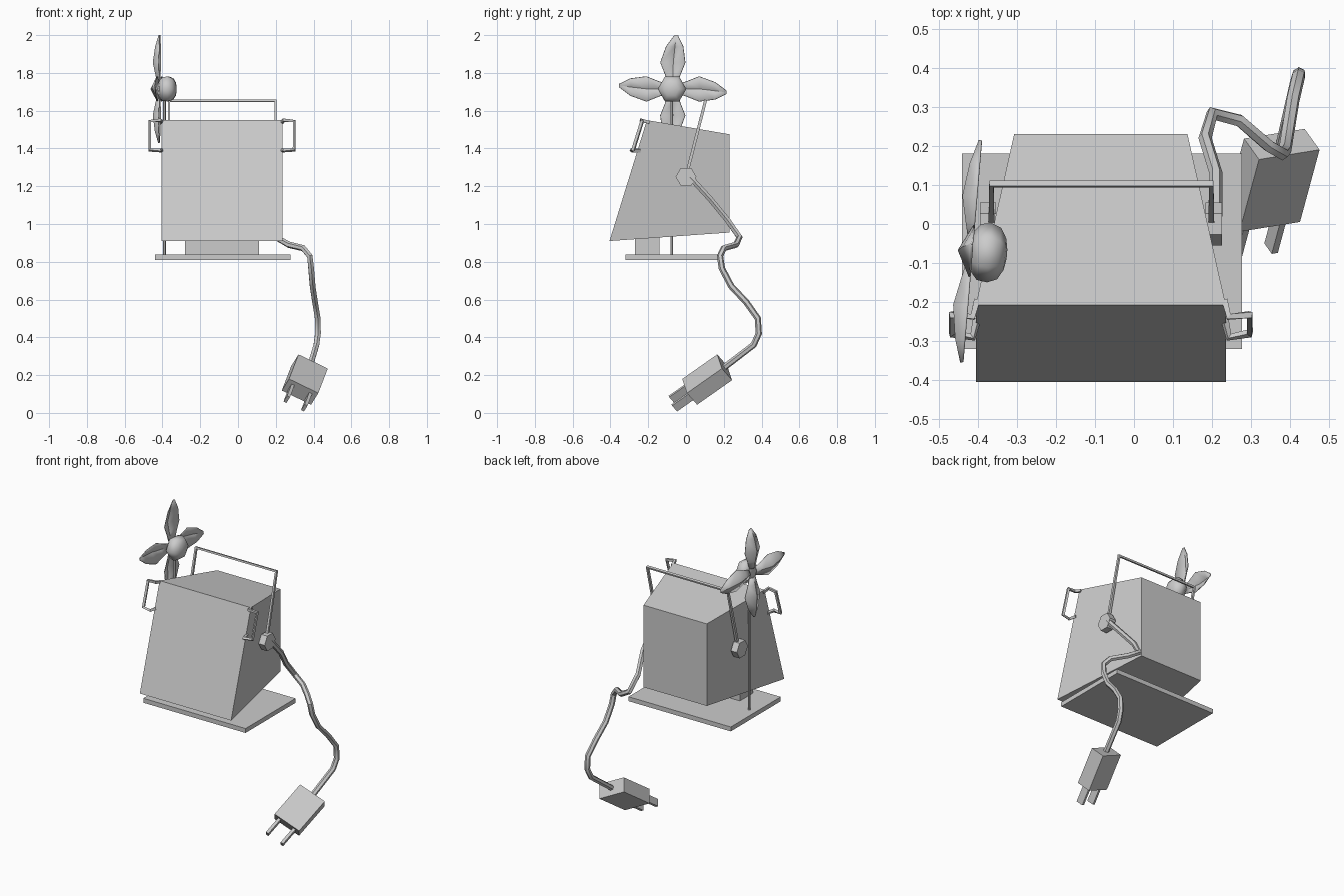
import bpy, bmesh, math
from mathutils import Vector, Matrix

old = bpy.data.objects.get("Cube")
if old:
    bpy.data.objects.remove(old, do_unlink=True)

grey = bpy.data.materials.new("plain grey")
grey.use_nodes = True
grey.diffuse_color = (0.6, 0.6, 0.6, 1)
grey.node_tree.nodes["Principled BSDF"].inputs["Base Color"].default_value = (0.6, 0.6, 0.6, 1)

CENTRE_X = -0.085  # mirror plane of the body


def add_object(name, mesh, smooth_angle=None):
    mesh.materials.clear()
    mesh.materials.append(grey)
    ob = bpy.data.objects.new(name, mesh)
    bpy.context.collection.objects.link(ob)
    if smooth_angle:
        bpy.ops.object.select_all(action='DESELECT')
        ob.select_set(True)
        bpy.context.view_layer.objects.active = ob
        bpy.ops.object.shade_smooth_by_angle(angle=math.radians(smooth_angle))
    return ob


def loft(name, rings, smooth_angle=None):
    """Skin closed rings of points and cap both ends."""
    bm = bmesh.new()
    vs = [[bm.verts.new(p) for p in ring] for ring in rings]
    n = len(vs[0])
    for a, b in zip(vs, vs[1:]):
        for i in range(n):
            j = (i + 1) % n
            bm.faces.new((a[i], a[j], b[j], b[i]))
    bm.faces.new(vs[0])
    bm.faces.new(vs[-1])
    bmesh.ops.recalc_face_normals(bm, faces=bm.faces)
    mesh = bpy.data.meshes.new(name)
    bm.to_mesh(mesh)
    bm.free()
    return add_object(name, mesh, smooth_angle)


def box(name, lo, hi):
    (x0, y0, z0), (x1, y1, z1) = lo, hi
    return loft(name, [[(x0, y0, z), (x1, y0, z), (x1, y1, z), (x0, y1, z)] for z in (z0, z1)])


def oriented_box(name, centre, axes):
    u, v, w = [a / 2 for a in axes]
    return loft(name, [[centre + s * w - u - v, centre + s * w + u - v,
                        centre + s * w + u + v, centre + s * w - u + v] for s in (-1, 1)])


def tube(name, path, radius, sides=6, tilt=0.0, smooth_angle=None):
    """Sweep a regular section along a polyline."""
    curve = bpy.data.curves.new(name, 'CURVE')
    curve.dimensions = '3D'
    curve.bevel_depth = radius
    curve.bevel_resolution = (sides - 4) // 2
    curve.use_fill_caps = True
    spline = curve.splines.new('POLY')
    spline.points.add(len(path) - 1)
    for pt, co in zip(spline.points, path):
        pt.co = (*co, 1)
        pt.tilt = tilt
    spline.use_smooth = False
    temp = bpy.data.objects.new(name + " path", curve)
    bpy.context.collection.objects.link(temp)
    dg = bpy.context.evaluated_depsgraph_get()
    mesh = bpy.data.meshes.new_from_object(temp.evaluated_get(dg))
    bpy.data.objects.remove(temp, do_unlink=True)
    mesh.name = name
    return add_object(name, mesh, smooth_angle)


def square_bar(name, path):
    return tube(name, path, 0.011, sides=4, tilt=math.pi / 4)


def mirrored(path):
    return [(2 * CENTRE_X - x, y, z) for x, y, z in path]


# Base plate and pedestal
box("base_plate", (-0.44, -0.32, 0.81), (0.277, 0.18, 0.838))
box("pedestal", (-0.28, -0.27, 0.83), (0.11, -0.14, 0.93))

# Wedge body, narrower towards the back
profile = [(-0.405, 0.91, 0.32), (-0.207, 1.55, 0.32), (0.23, 1.475, 0.222), (0.23, 0.955, 0.222)]
loft("body", [[(CENTRE_X + s * h, y, z) for y, z, h in profile] for s in (-1, 1)])

# Carrying handle with hexagonal pivots
square_bar("carrying_handle", [(0.198, 0, 1.25), (0.198, 0.103, 1.652),
                               (-0.365, 0.103, 1.652), (-0.365, 0, 1.25)])
hexagon = [(math.cos(i * math.pi / 3), math.sin(i * math.pi / 3)) for i in range(6)]
for side, x0, x1 in (("left", 0.183, 0.225), ("right", -0.395, -0.353)):
    loft(side + "_pivot_knob", [[(x, 0.055 * c, 1.25 + 0.055 * s) for c, s in hexagon] for x in (x0, x1)])

# Side grips
grip = [(0.232, -0.195, 1.538), (0.243, -0.238, 1.55), (0.297, -0.232, 1.545),
        (0.297, -0.28, 1.392), (0.243, -0.29, 1.39), (0.232, -0.243, 1.39)]
square_bar("left_grip", grip)
square_bar("right_grip", mirrored(grip))

# Fan pole, hub and cambered blades
tube("fan_pole", [(-0.39, -0.075, 0.82), (-0.39, -0.075, 1.7)], 0.008)
fan = Matrix.Translation((-0.415, -0.07, 1.715)) @ Matrix.Rotation(math.radians(-4.8), 4, 'Z')
hub_profile = [(0.0, 0.05), (0.018, 0.072), (0.045, 0.076), (0.07, 0.066), (0.085, 0.04), (0.09, 0.012)]
hub = loft("fan_hub", [[(x, r * c, r * s) for c, s in hexagon] for x, r in hub_profile], 65)
hub.matrix_world = fan

# Blade stations: distance, half width, sideways offset, camber depth
stations = [(0.03, 0.025, 0, 0.01), (0.075, 0.04, 0, 0.02), (0.14, 0.066, 0, 0.034),
            (0.225, 0.045, 0.01, 0.022), (0.285, 0.008, 0.018, 0.004)]
for k in range(4):
    bm = bmesh.new()
    rows = [[bm.verts.new(p) for p in ((0, o - h, r), (-d, o, r), (0, o + h, r))]
            for r, h, o, d in stations]
    for a, b in zip(rows, rows[1:]):
        for i in (0, 1):
            bm.faces.new((a[i], a[i + 1], b[i + 1], b[i]))
    bmesh.ops.recalc_face_normals(bm, faces=bm.faces)
    mesh = bpy.data.meshes.new("fan_blade")
    bm.to_mesh(mesh)
    bm.free()
    blade = add_object("fan_blade_%d" % (k + 1), mesh, 25)
    blade.matrix_world = fan @ Matrix.Rotation(k * math.pi / 2, 4, 'X')
    thick = blade.modifiers.new("thickness", 'SOLIDIFY')
    thick.thickness = 0.005
    thick.offset = 0

# Power cord
tube("power_cord", [(0.21, 0.02, 1.25), (0.21, 0.13, 1.13), (0.182, 0.22, 1.02), (0.2, 0.283, 0.93),
                    (0.27, 0.265, 0.89), (0.345, 0.2, 0.872), (0.38, 0.18, 0.83), (0.387, 0.19, 0.765),
                    (0.395, 0.24, 0.67), (0.408, 0.32, 0.585), (0.422, 0.38, 0.5), (0.423, 0.385, 0.42),
                    (0.415, 0.358, 0.36), (0.38, 0.205, 0.243)], 0.017, smooth_angle=40)

# Plug and its two prongs
length = Vector((-0.05, -0.185, -0.13))
width = Vector((0.155, 0.025, -0.075))
depth = length.cross(width).normalized() * 0.09
centre = Vector((0.3535, 0.112, 0.1765))
oriented_box("plug", centre, (width, depth, length))
for side, s in (("left", 1), ("right", -1)):
    oriented_box(side + "_prong", centre + length * 0.73 + width * (0.3 * s),
                 (width * 0.1, depth * 0.5, length * 0.5))
